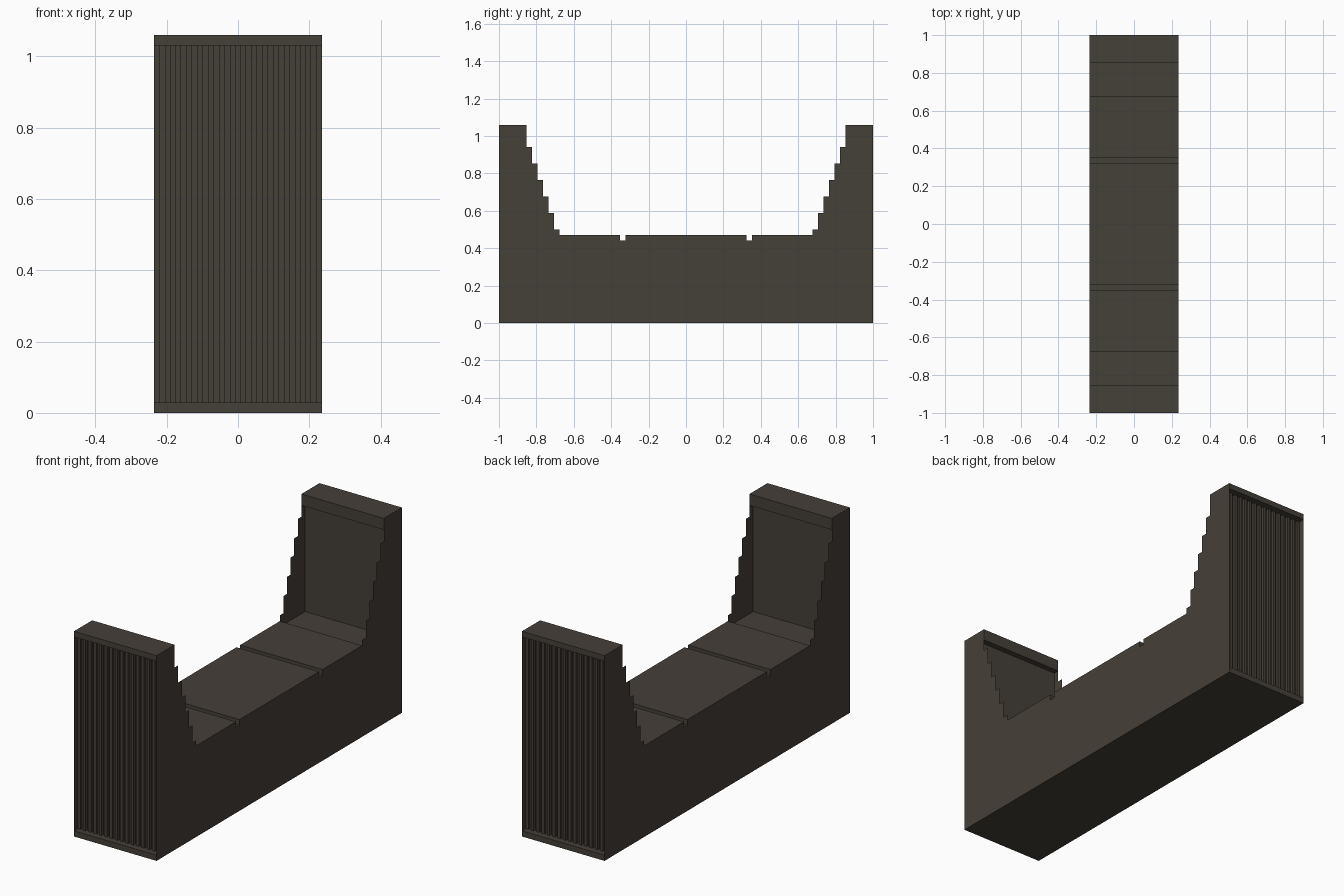
import bpy

if "Cube" in bpy.data.objects:
    bpy.data.objects.remove(bpy.data.objects["Cube"])

U = 2 / 68          # modelling unit
W = 8 * U           # half width

mat = bpy.data.materials.new("dark brown")
mat.diffuse_color = (0.060, 0.050, 0.040, 1)
mat.use_nodes = True
mat.node_tree.nodes["Principled BSDF"].inputs["Base Color"].default_value = mat.diffuse_color


def make(name, verts, faces):
    me = bpy.data.meshes.new(name)
    me.from_pydata(verts, [], faces)
    me.materials.append(mat)
    ob = bpy.data.objects.new(name, me)
    bpy.context.collection.objects.link(ob)
    return ob


def strip(name, pts):
    """Sweep an open (y, z) path across the full width."""
    n = len(pts)
    verts = [(x, y * U, z * U) for x in (-W, W) for y, z in pts]
    return make(name, verts, [(i, i + 1, n + i + 1, n + i) for i in range(n - 1)])


def flip(pts):
    return [(-y, z) for y, z in reversed(pts)]


# Underside
strip("base", [(-34, 0), (34, 0)])

# Seat: three cushions split by two grooves
half_seat = [(23, 15), (23, 16), (12, 16), (12, 15), (11, 15), (11, 16)]
strip("seat", [(30, 15)] + half_seat + flip(half_seat) + [(-30, 15)])

# Arms: foot lip, recessed outer wall, overhanging cap, inner wall
arm = [(34, 0), (34, 1), (32.5, 1), (32.5, 35), (34, 35), (34, 36),
       (29, 36), (29, 34), (30, 34), (30, 15)]
strip("back_arm", arm)
strip("front_arm", flip(arm))

# Vertical ribs in the outer walls of the arms
N = 31
cell = 2 * W / N
for name, s in (("back_ribs", 1), ("front_ribs", -1)):
    verts, faces = [], []
    for i in range(0, N, 2):
        x0, x1 = -W + i * cell, -W + (i + 1) * cell
        b = len(verts)
        for z in (1, 35):
            for x, y in ((x0, 32.5), (x0, 33), (x1, 33), (x1, 32.5)):
                verts.append((x, s * y * U, z * U))
        for k in range(3):
            f = (b + k, b + k + 4, b + k + 5, b + k + 1)
            faces.append(f if s > 0 else f[::-1])
    make(name, verts, faces)

# Thin side panels with stepped edges
half = [(34, 0), (34, 36), (29, 36)]
for k in range(6):
    z = 32 - 3 * k
    half += [(29 - k, z), (28 - k, z)]
half += [(23, 16), (12, 16), (12, 15), (11, 15), (11, 16)]
outline = half + flip(half)
for name, s in (("right_side_panel", 1), ("left_side_panel", -1)):
    order = list(range(len(outline)))
    make(name, [(s * W, y * U, z * U) for y, z in outline], [order[::s]])
